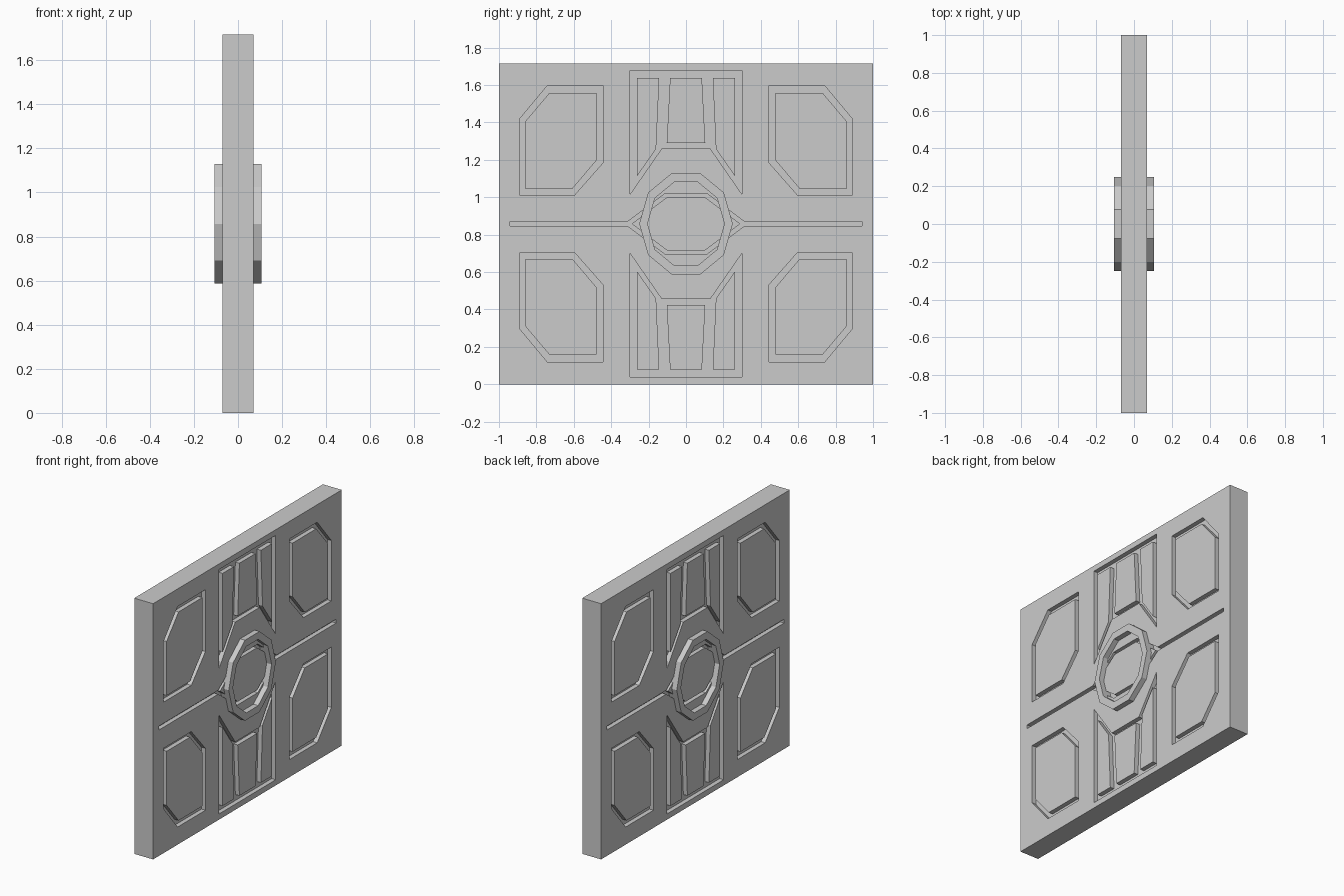
import bpy, bmesh
from math import cos, sin, pi

if "Cube" in bpy.data.objects:
    bpy.data.objects.remove(bpy.data.objects["Cube"])

HALF = 0.07      # half thickness of the slab
FLOOR = 0.04     # groove floor, measured from the middle of the slab
MID = 0.858      # height of the horizontal mirror line

grey = bpy.data.materials.new("plain grey")
grey.use_nodes = True
grey.diffuse_color = (0.6, 0.6, 0.6, 1)
grey.node_tree.nodes["Principled BSDF"].inputs["Base Color"].default_value = (0.6, 0.6, 0.6, 1)


def finish(name, bm):
    bmesh.ops.recalc_face_normals(bm, faces=bm.faces)
    mesh = bpy.data.meshes.new(name)
    bm.to_mesh(mesh)
    bm.free()
    mesh.materials.append(grey)
    ob = bpy.data.objects.new(name, mesh)
    bpy.context.collection.objects.link(ob)
    return ob


def prisms(name, outlines, inner, outer):
    """Extrude (y, height from middle) outlines on both sides of the slab."""
    bm = bmesh.new()
    for pts in outlines:
        for side in (-1, 1):
            face = bm.faces.new([bm.verts.new((side * inner, y, MID + h)) for y, h in pts])
            out = bmesh.ops.extrude_face_region(bm, geom=[face])["geom"]
            moved = [v for v in out if isinstance(v, bmesh.types.BMVert)]
            bmesh.ops.translate(bm, verts=moved, vec=(side * (outer - inner), 0, 0))
    return finish(name, bm)


def flip(pts, sy, sh):
    return [(sy * y, sh * h) for y, h in pts]


def four(pts):
    return [flip(pts, sy, sh) for sy in (-1, 1) for sh in (-1, 1)]


def two(pts):
    return [flip(pts, 1, sh) for sh in (-1, 1)]


# Outlines of the grooves and of the raised panels inside them
corner_outer = [(.445, .74), (.74, .74), (.89, .56), (.89, .155), (.595, .155), (.445, .325)]
corner_inner = [(.478, .70), (.73, .70), (.857, .55), (.857, .187), (.608, .187), (.478, .34)]
frame_outer = [(-.3, .82), (.3, .82), (.3, .157), (.13, .402), (-.13, .402), (-.3, .157)]
frame_middle = [(-.085, .78), (.085, .78), (.103, .433), (-.103, .433)]
frame_side = [(.143, .78), (.263, .78), (.263, .253), (.16, .40)]
band = [(.94, .013), (.31, .013), (.11, .163), (-.11, .163), (-.31, .013), (-.94, .013)]
band += flip(band[::-1], 1, -1)
centre = [(.29, 0), (.102, .142), (-.102, .142), (-.29, 0), (-.102, -.142), (.102, -.142)]

# Slab with grooves cut into both broad sides
bm = bmesh.new()
bmesh.ops.create_cube(bm, size=1)
for v in bm.verts:
    v.co = (v.co.x * 2 * HALF, v.co.y * 2, (v.co.z + .5) * 2 * MID)
slab = finish("wall_slab", bm)
cutter = prisms("groove_cutter", four(corner_outer) + two(frame_outer) + [band], FLOOR, .1)
cut = slab.modifiers.new("grooves", 'BOOLEAN')
cut.operation = 'DIFFERENCE'
cut.solver = 'EXACT'
cut.object = cutter
cutter.hide_render = True
cutter.hide_viewport = True
cutter.display_type = 'WIRE'

# Panels standing in the grooves, flush with the slab
prisms("corner_panels", four(corner_inner), FLOOR - .01, HALF)
prisms("frame_middle_panels", two(frame_middle), FLOOR - .01, HALF)
prisms("frame_side_panels", four(frame_side), FLOOR - .01, HALF)
prisms("centre_panel", [centre], FLOOR - .01, HALF)

# Ten-sided ring on each side
bm = bmesh.new()
for side in (-1, 1):
    loops = []
    for ry, rz, x in ((.25, .284, FLOOR), (.25, .284, .106), (.205, .234, .106), (.205, .234, FLOOR)):
        loops.append([bm.verts.new((side * x, ry * cos(i * pi / 5), MID + rz * sin(i * pi / 5)))
                      for i in range(10)])
    for a in range(4):
        p, q = loops[a], loops[(a + 1) % 4]
        for i in range(10):
            j = (i + 1) % 10
            bm.faces.new((p[i], p[j], q[j], q[i]))
finish("centre_rings", bm)
